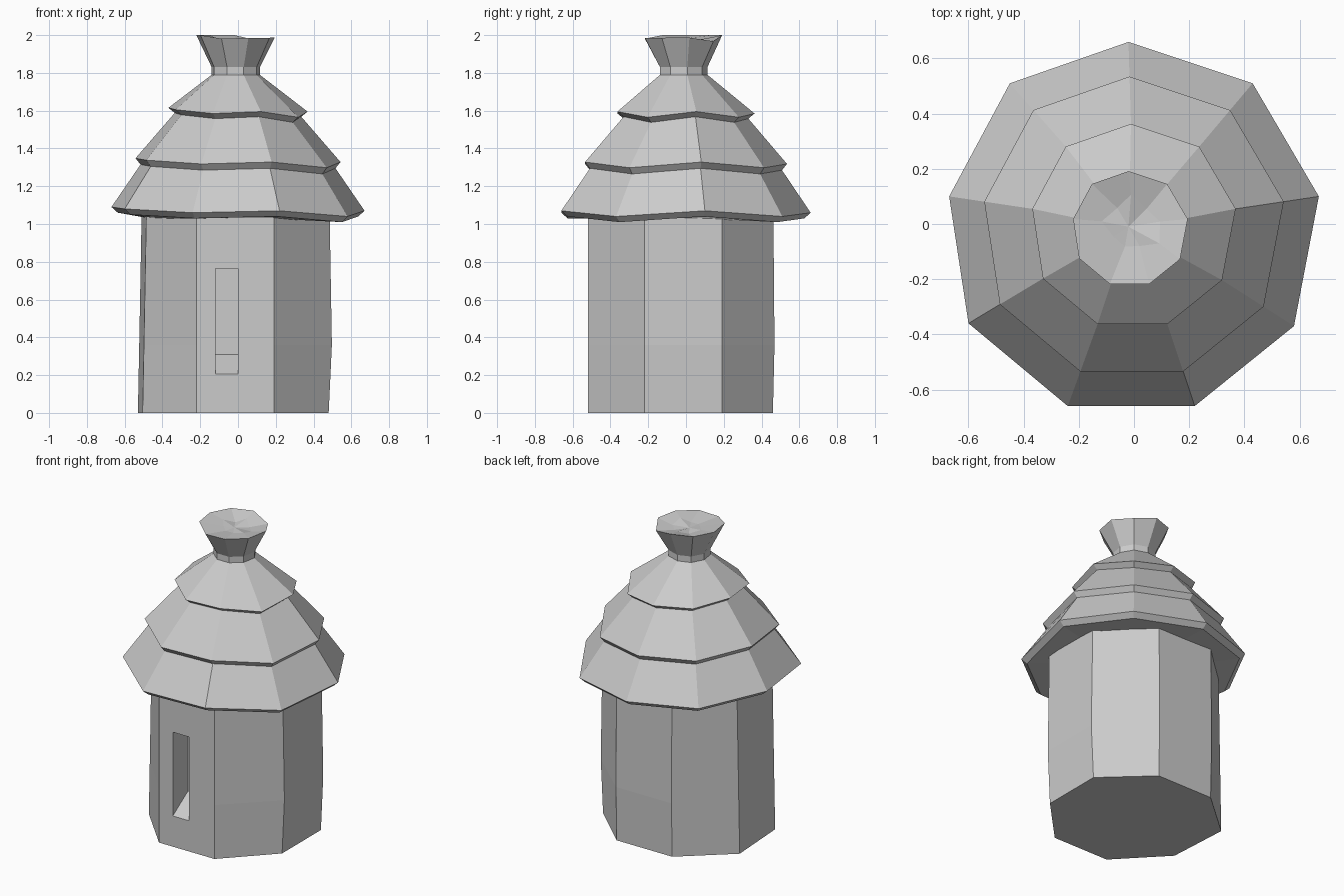
import bpy
import bmesh
import random
from mathutils import Vector

if "Cube" in bpy.data.objects:
    bpy.data.objects.remove(bpy.data.objects["Cube"], do_unlink=True)

# One plain clay colour for the whole hut
clay = bpy.data.materials.new("clay_grey")
clay.use_nodes = True
colour = (0.6, 0.6, 0.6, 1)
clay.diffuse_color = colour
clay.node_tree.nodes["Principled BSDF"].inputs["Base Color"].default_value = colour


def make_object(name, bm):
    bmesh.ops.recalc_face_normals(bm, faces=bm.faces)
    mesh = bpy.data.meshes.new(name)
    bm.to_mesh(mesh)
    bm.free()
    mesh.materials.append(clay)
    obj = bpy.data.objects.new(name, mesh)
    bpy.context.collection.objects.link(obj)
    return obj


def bridge(bm, lower, upper):
    count = len(lower)
    for i in range(count):
        j = (i + 1) % count
        bm.faces.new((lower[i], lower[j], upper[j], upper[i]))


def loft(bm, rings):
    loops = [[bm.verts.new(p) for p in ring] for ring in rings]
    for lower, upper in zip(loops, loops[1:]):
        bridge(bm, lower, upper)
    bm.faces.new(loops[0])
    return loops


# Eight-sided wall, slightly bulging on its left side and leaning on its right
plan = [(-0.22, -0.52), (0.19, -0.52), (0.48, -0.22), (0.48, 0.19),
        (0.19, 0.46), (-0.22, 0.46), (-0.53, 0.19), (-0.505, -0.22)]


def wall_ring(z, bulge, lean):
    ring = []
    for x, y in plan:
        dx = bulge if x > 0.4 else lean if x < -0.4 else 0
        ring.append((x + dx, y + (bulge / 2 if y > 0.4 else 0), z))
    return ring


bm = bmesh.new()
loops = loft(bm, [wall_ring(0, 0, 0), wall_ring(0.36, 0.017, 0.007),
                  wall_ring(1.06, 0.005, 0.02)])
bm.faces.new(loops[-1])
wall = make_object("wall", bm)

# Window recess with a sloping sill, cut from the front wall
bm = bmesh.new()
profile = [(-0.7, 0.09), (-0.52, 0.205), (-0.36, 0.31), (-0.36, 0.765), (-0.7, 0.765)]
sides = [[bm.verts.new((x, y, z)) for y, z in profile] for x in (-0.118, 0.0)]
bridge(bm, *sides)
for side in sides:
    bm.faces.new(side)
cutter = make_object("window_cutter", bm)
cutter.hide_render = True
cut = wall.modifiers.new("window", "BOOLEAN")
cut.operation = "DIFFERENCE"
cut.solver = "EXACT"
cut.object = cutter
bpy.context.view_layer.update()
graph = bpy.context.evaluated_depsgraph_get()
carved = bpy.data.meshes.new_from_object(wall.evaluated_get(graph))
wall.modifiers.clear()
wall.data = carved
bpy.data.objects.remove(cutter, do_unlink=True)

# Nine-sided eave outline with an uneven hem, scaled for every thatch tier
eave = [(-0.24, -0.66, 0), (0.22, -0.66, 0.01), (0.58, -0.37, -0.02),
        (0.67, 0.10, 0.01), (0.43, 0.51, -0.02), (-0.02, 0.66, 0),
        (-0.45, 0.51, 0.01), (-0.67, 0.10, 0.03), (-0.60, -0.36, 0.02)]


def tier_ring(scale, z, hem=1, shift=0):
    return [(x * scale + shift, y * scale + shift, z + h * hem) for x, y, h in eave]


bm = bmesh.new()
loops = loft(bm, [tier_ring(0.7, 1.03, 0), tier_ring(0.95, 1.03), tier_ring(1, 1.06),
                  tier_ring(0.77, 1.285), tier_ring(0.81, 1.318),
                  tier_ring(0.5, 1.558), tier_ring(0.55, 1.585),
                  tier_ring(0.19, 1.79, 0, -0.012), tier_ring(0.19, 1.83, 0, -0.012),
                  tier_ring(0.31, 1.98, 0.6, -0.013)])

# Crumpled top of the tied thatch bundle
random.seed(4)
rim = loops[-1]
inner = []
for v in rim:
    v.co.z = min(2, v.co.z + random.uniform(-0.005, 0.02))
    spot = Vector((v.co.x, v.co.y, 0)) * random.uniform(0.35, 0.6)
    spot.z = random.uniform(1.95, 1.99)
    inner.append(bm.verts.new(spot))
rim[5].co.z = 2
bridge(bm, rim, inner)
middle = bm.verts.new((-0.02, -0.01, 1.965))
for i, v in enumerate(inner):
    bm.faces.new((v, inner[(i + 1) % len(inner)], middle))
make_object("thatched_roof", bm)
